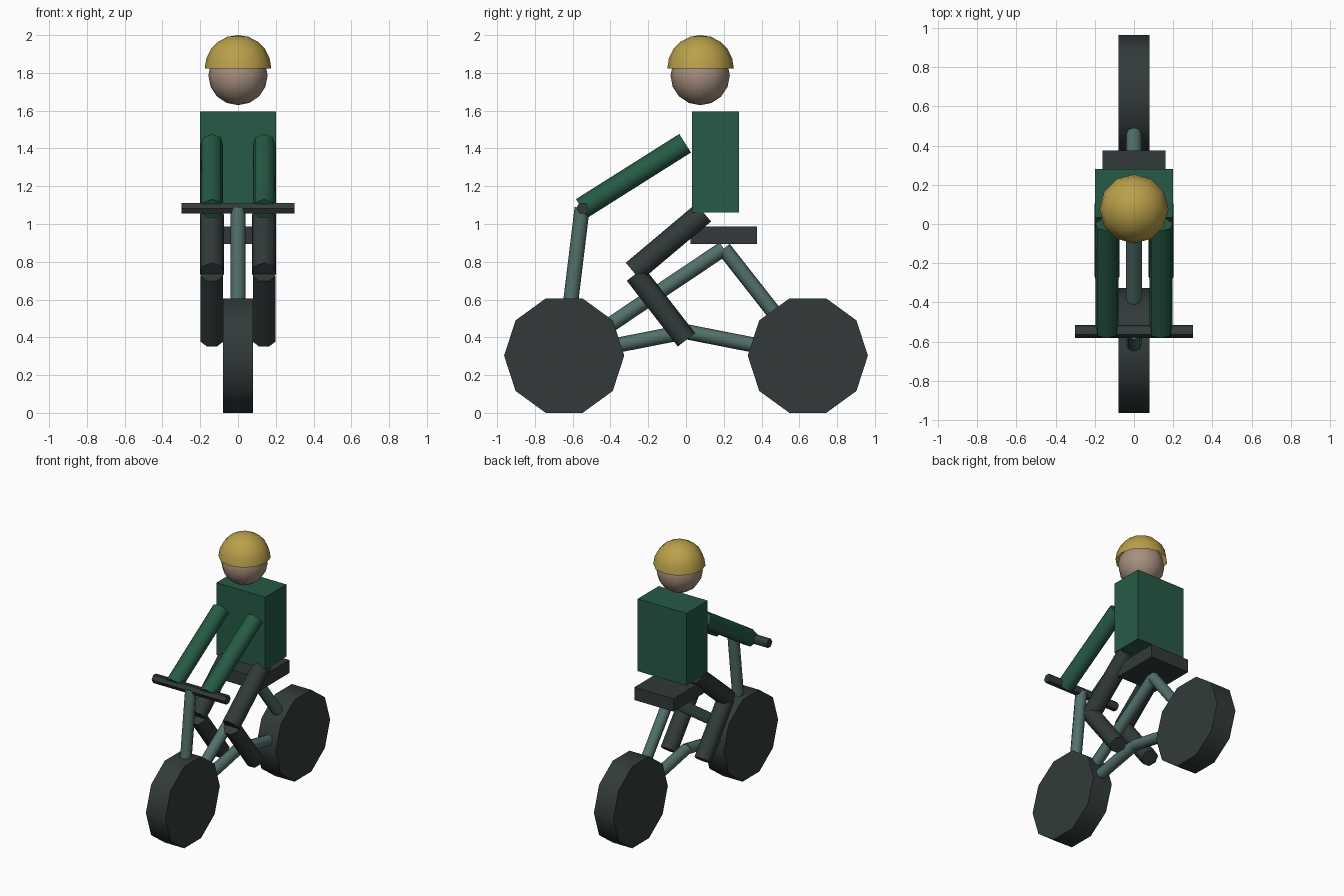
import bpy, bmesh, math
from mathutils import Vector, Matrix

if "Cube" in bpy.data.objects:
    bpy.data.objects.remove(bpy.data.objects["Cube"])


def mat(name, rgb):
    # sRGB 0-255 to linear
    m = bpy.data.materials.new(name)
    m.diffuse_color = [((c / 255 + 0.055) / 1.055) ** 2.4 for c in rgb] + [1]
    m.use_nodes = True
    m.node_tree.nodes["Principled BSDF"].inputs["Base Color"].default_value = m.diffuse_color
    return m


GREEN = mat("green cloth", (38, 90, 69))
GREY = mat("dark grey", (50, 58, 58))
TEAL = mat("frame teal", (82, 112, 106))
YELLOW = mat("helmet yellow", (186, 160, 74))
SKIN = mat("skin", (166, 143, 126))


def finish(name, bm, material, smooth=True):
    me = bpy.data.meshes.new(name)
    bmesh.ops.recalc_face_normals(bm, faces=bm.faces)
    bm.to_mesh(me)
    bm.free()
    me.materials.append(material)
    ob = bpy.data.objects.new(name, me)
    bpy.context.collection.objects.link(ob)
    if smooth:
        bpy.ops.object.select_all(action='DESELECT')
        ob.select_set(True)
        bpy.context.view_layer.objects.active = ob
        bpy.ops.object.shade_smooth_by_angle(angle=math.radians(60))
    return ob


def rod(name, a, b, r, n, material):
    """Capped cylinder from a to b with one corner facing up / forward."""
    a, b = Vector(a), Vector(b)
    z = (b - a).normalized()
    side = Vector((0, 1, 0)) if abs(z.x) > 0.9 else Vector((1, 0, 0))
    y = z.cross(side).normalized()
    if y.z < 0:
        y = -y
    x = y.cross(z)
    rot = Matrix((y, z.cross(y), z)).transposed().to_4x4()
    bm = bmesh.new()
    bmesh.ops.create_cone(bm, cap_ends=True, segments=n, radius1=r, radius2=r,
                          depth=(b - a).length)
    # first corner of the ring onto local x
    first = max(bm.verts, key=lambda v: v.co.x).co
    spin = Matrix.Rotation(-math.atan2(first.y, first.x), 4, 'Z')
    bm.transform(Matrix.Translation((a + b) / 2) @ rot @ spin)
    return finish(name, bm, material)


def box(name, lo, hi, material):
    lo, hi = Vector(lo), Vector(hi)
    bm = bmesh.new()
    bmesh.ops.create_cube(bm, size=1)
    bm.transform(Matrix.Translation((lo + hi) / 2) @ Matrix.Diagonal((*(hi - lo), 1)))
    return finish(name, bm, material, False)


def wheel(name, y):
    # decagon with flat top and bottom
    bm = bmesh.new()
    ring = [bm.verts.new((-0.08, y + 0.318 * math.cos(i * math.tau / 10),
                          0.303 + 0.318 * math.sin(i * math.tau / 10))) for i in range(10)]
    f = bm.faces.new(ring)
    ext = bmesh.ops.extrude_face_region(bm, geom=[f], use_keep_orig=True)
    for v in ext["geom"]:
        if isinstance(v, bmesh.types.BMVert):
            v.co.x = 0.08
    finish(name, bm, GREY)


# wheels
wheel("front_wheel", -0.645)
wheel("rear_wheel", 0.645)

# frame tubes
front, rear = (0, -0.645, 0.303), (0, 0.645, 0.303)
post, crank = (0, 0.2, 0.87), (0, 0, 0.43)
for name, a, b in (("fork", front, (0, -0.55, 1.085)), ("down_tube", front, post),
                   ("seat_stay", post, rear), ("front_lower_tube", front, crank),
                   ("rear_lower_tube", crank, rear)):
    rod(name, a, b, 0.04, 8, TEAL)

# handlebar and seat
bar = rod("handlebar", (-0.3, -0.548, 1.083), (0.3, -0.548, 1.083), 0.033, 6, GREY)
bar.data.transform(Matrix.Translation((0, -0.548, 1.083)) @ Matrix.Rotation(math.pi / 6, 4, 'X')
                   @ Matrix.Translation((0, 0.548, -1.083)))
box("seat", (-0.16, 0.025, 0.893), (0.16, 0.375, 0.988), GREY)

# rider body and limbs
box("torso", (-0.2, 0.033, 1.06), (0.2, 0.28, 1.595), GREEN)
for s, side in ((-1, "left"), (1, "right")):
    x = 0.138 * s
    rod(side + "_arm", (x, -0.003, 1.425), (x, -0.55, 1.08), 0.061, 7, GREEN)
    rod(side + "_thigh", (x, 0.095, 1.058), (x, -0.277, 0.745), 0.065, 7, GREY)
    rod(side + "_shin", (x, -0.27, 0.733), (x, 0, 0.385), 0.061, 7, GREY)

# head
bm = bmesh.new()
bmesh.ops.create_uvsphere(bm, u_segments=12, v_segments=8, radius=0.157)
bm.transform(Matrix.Translation((0, 0.075, 1.786)))
finish("head", bm, SKIN)

# open half-sphere helmet
bm = bmesh.new()
bmesh.ops.create_uvsphere(bm, u_segments=12, v_segments=10, radius=0.176)
bmesh.ops.delete(bm, geom=[v for v in bm.verts if v.co.z < -0.001], context='VERTS')
bm.transform(Matrix.Translation((0, 0.077, 1.824)))
finish("helmet", bm, YELLOW)
